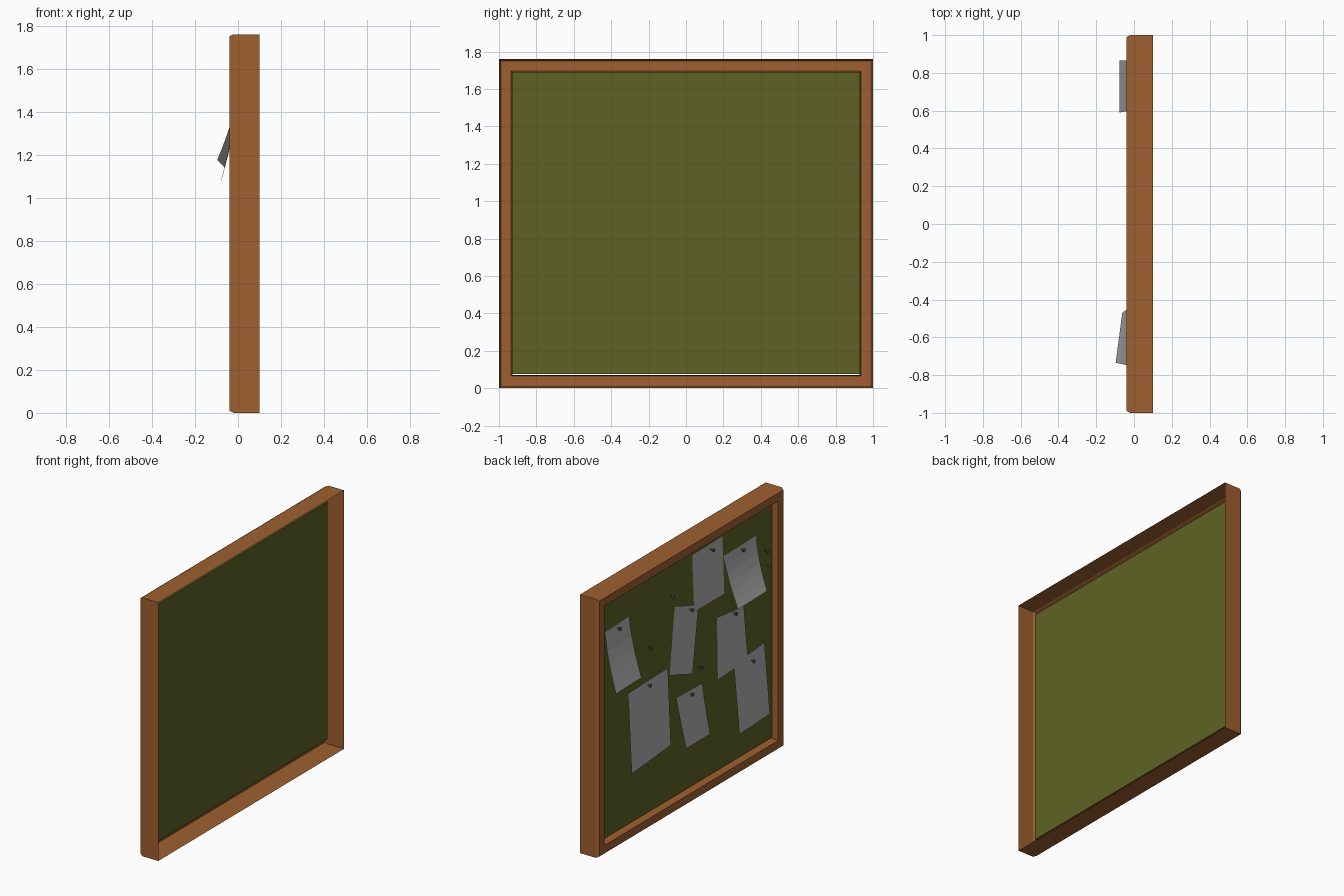
import bpy, bmesh, math
from mathutils import Vector, Matrix

if "Cube" in bpy.data.objects:
    bpy.data.objects.remove(bpy.data.objects["Cube"])

def mat(name, c):
    m = bpy.data.materials.new(name)
    m.diffuse_color = (*c, 1)
    m.use_nodes = True
    m.node_tree.nodes["Principled BSDF"].inputs["Base Color"].default_value = m.diffuse_color
    return m

WOOD = mat("brown_wood", (0.345, 0.117, 0.029))
FELT = mat("olive_felt", (0.112, 0.124, 0.018))
PAPER = mat("grey_paper", (0.45, 0.45, 0.45))
PIN = mat("dark_pin", (0.12, 0.12, 0.12))

W, H = 1.0, 1.76      # half width, height
FELT_X = 0.005        # front surface of the pin board

def finish(name, bm, m):
    me = bpy.data.meshes.new(name)
    bm.to_mesh(me)
    bm.free()
    me.materials.append(m)
    ob = bpy.data.objects.new(name, me)
    bpy.context.collection.objects.link(ob)
    return ob

# Frame: open-backed shell, profile of (x, inset) swept round the rectangle
bm = bmesh.new()
profile = [(0.10, 0), (-0.02, 0), (-0.04, 0.01), (-0.04, 0.065), (0.025, 0.072)]
loops = []
for x, i in profile:
    loops.append([bm.verts.new(p) for p in ((x, -W + i, i), (x, W - i, i),
                                            (x, W - i, H - i), (x, -W + i, H - i))])
for a, b in zip(loops, loops[1:]):
    for k in range(4):
        n = (k + 1) % 4
        bm.faces.new((a[k], b[k], b[n], a[n]))
for f in bm.faces:
    f.normal_update()
# outer walls must face outward
if bm.faces[:][0].normal.z > 0:
    bmesh.ops.reverse_faces(bm, faces=bm.faces[:])
finish("frame", bm, WOOD)

# Felt panel: thin slab inside the frame
bm = bmesh.new()
bmesh.ops.create_cube(bm, size=1, matrix=Matrix.Translation((FELT_X + 0.01, 0, 0.8825)) @
                      Matrix.Diagonal((0.02, 1.86, 1.615, 1)))
finish("felt_panel", bm, FELT)

# Papers: corners (y, z) TL, TR, BR, BL, then how far the bottom right / left lifts
papers = [
    ((-.07, 1.645), (-.395, 1.65), (-.415, 1.253), (-.09, 1.255), 0, 0),
    ((-.405, 1.511), (-.762, 1.517), (-.735, 1.175), (-.47, 1.14), .098, .063),
    ((.87, 1.48), (.61, 1.49), (.59, 1.085), (.865, 1.08), .078, .078),
    ((.124, 1.373), (-.135, 1.285), (-.07, .838), (.178, .922), 0, 0),
    ((-.33, 1.124), (-.62, 1.09), (-.665, .712), (-.34, .693), 0, 0),
    ((-.51, .73), (-.84, .761), (-.90, .25), (-.57, .236), 0, 0),
    ((.63, .974), (.2, .985), (.168, .445), (.59, .41), 0, 0),
    ((.114, .747), (-.168, .74), (-.232, .372), (.027, .37), .015, .015),
]
for n, (tl, tr, br, bl, lift_r, lift_l) in enumerate(papers):
    bm = bmesh.new()
    steps = 6 if lift_r else 1
    x0 = FELT_X - 0.003 - 0.001 * n
    tl, tr, br, bl = map(Vector, (tl, tr, br, bl))
    rows = []
    for s in range(steps + 1):
        t = s / steps
        l, r = tl.lerp(bl, t), tr.lerp(br, t)
        c = t ** 1.5
        rows.append((bm.verts.new((x0 - lift_l * c, *l)), bm.verts.new((x0 - lift_r * c, *r))))
    for a, b in zip(rows, rows[1:]):
        bm.faces.new((a[0], b[0], b[1], a[1]))
    finish(f"paper_{n + 1}", bm, PAPER)

# Push pins: short shank with a wider round head
pins = [(-.265, 1.613), (-.59, 1.488), (.74, 1.46), (-.04, 1.29), (-.51, 1.085),
        (-.70, .69), (.416, .95), (-.04, .715),
        (.168, 1.459), (.405, 1.2), (-.146, .857), (-.85, 1.38), (-.87, 1.27)]
for n, (y, z) in enumerate(pins):
    bm = bmesh.new()
    for x, depth, r1, r2 in ((-0.006, 0.026, .004, .004), (-0.022, 0.01, .011, .013)):
        bmesh.ops.create_cone(bm, cap_ends=True, segments=8, radius1=r1, radius2=r2, depth=depth,
                              matrix=Matrix.Translation((x, y, z)) @ Matrix.Rotation(-math.pi / 2, 4, 'Y'))
    finish(f"push_pin_{n + 1}", bm, PIN)
